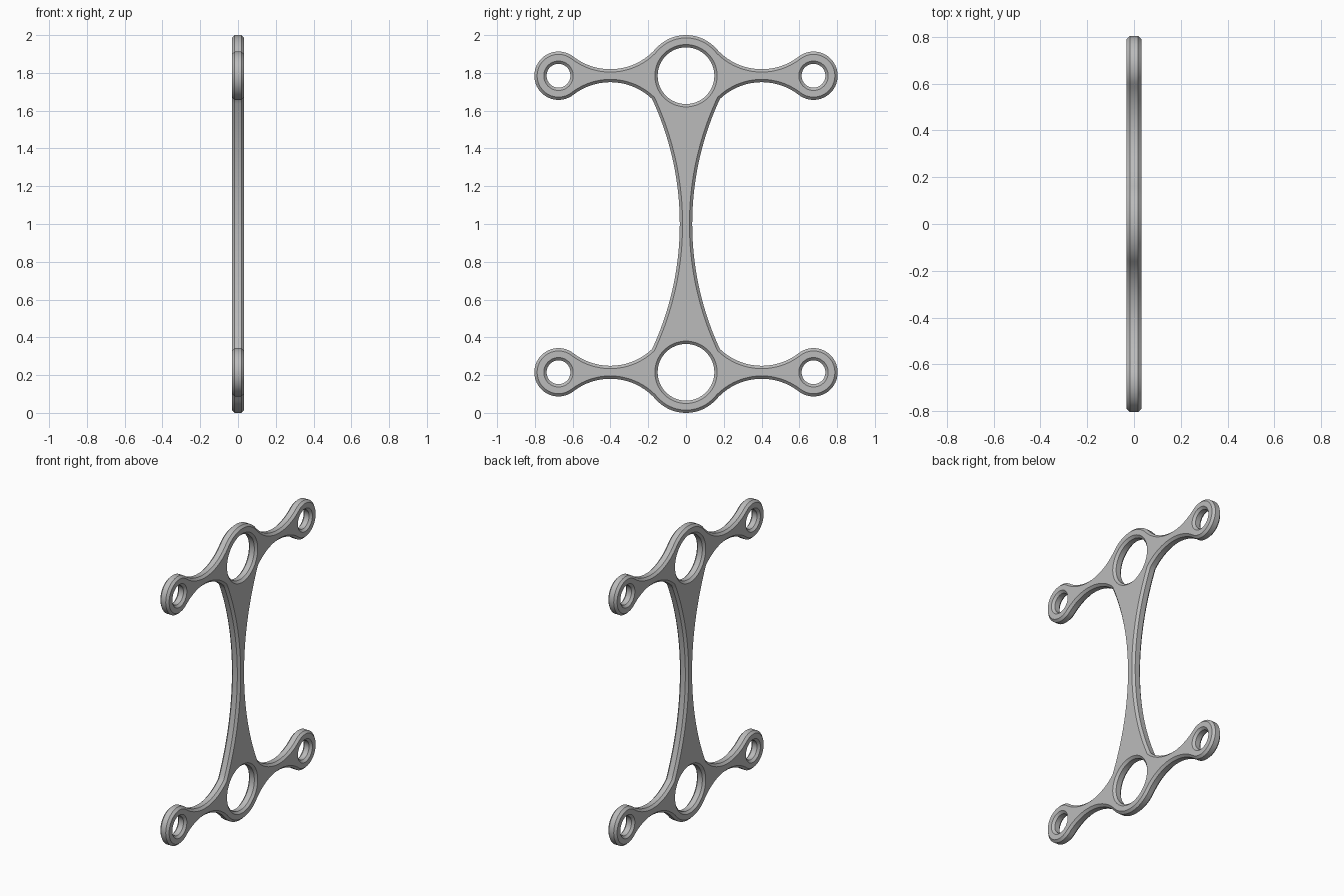
import bpy
import bmesh
import math
from mathutils import Vector
from mathutils.geometry import intersect_sphere_sphere_2d as cross_circles

if "Cube" in bpy.data.objects:
    bpy.data.objects.remove(bpy.data.objects["Cube"])

# Main dimensions; the plate lies in the YZ plane
HALF_THICK, BEVEL, MID_Z = 0.033, 0.015, 1.0
HUB, HUB_R, HUB_HOLE = Vector((0, 0.785)), 0.215, 0.15
EYE, EYE_R, EYE_HOLE = Vector((0.675, 0.785)), 0.128, 0.063
ARM_R, WAIST, SPINE_R = 0.32, 0.033, 1.569


def arc(centre, radius, start, end, count):
    """Points along the shorter arc, leaving out the end point."""
    a = math.atan2(*(start - centre).yx)
    b = math.atan2(*(end - centre).yx)
    turn = (b - a + math.pi) % math.tau - math.pi
    return [centre + radius * Vector((math.cos(a + turn * i / count), math.sin(a + turn * i / count)))
            for i in range(count)]


def outline(inset):
    """Whole outer contour, shrunk by the inset."""
    hub_r, eye_r = HUB_R - inset, EYE_R - inset
    arm_r, spine_r = ARM_R + inset, SPINE_R + inset
    # Concave arm arcs touch both rings; the spine arc runs to the waist
    upper = max(cross_circles(HUB, HUB_R + ARM_R, EYE, EYE_R + ARM_R), key=lambda p: p.y)
    lower = Vector((upper.x, 2 * HUB.y - upper.y))
    spine = Vector((WAIST + SPINE_R, 0))
    crotch = max(cross_circles(lower, arm_r, spine, spine_r), key=lambda p: p.y)
    hub_touch = HUB + (upper - HUB).normalized() * hub_r
    eye_top = EYE + (upper - EYE).normalized() * eye_r
    eye_low = EYE + (lower - EYE).normalized() * eye_r
    tip = EYE + Vector((eye_r, 0))
    waist = Vector((WAIST - inset, 0))
    quarter = (arc(HUB, hub_r, HUB + Vector((0, hub_r)), hub_touch, 14)
               + arc(upper, arm_r, hub_touch, eye_top, 24)
               + arc(EYE, eye_r, eye_top, tip, 20)
               + arc(EYE, eye_r, tip, eye_low, 20)
               + arc(lower, arm_r, eye_low, crotch, 24)
               + arc(spine, spine_r, crotch, waist, 24) + [waist])
    # Mirror to the lower half, then to the other side
    half = quarter + [Vector((p.x, -p.y)) for p in reversed(quarter[:-1])]
    return half + [Vector((-p.x, p.y)) for p in reversed(half[1:-1])]


def hole(centre, radius):
    """Contour maker for a round hole, which widens with the inset."""
    return lambda inset: [centre + (radius + inset) * Vector((math.cos(math.tau * i / 64), math.sin(math.tau * i / 64)))
                          for i in range(64)]


contours = [outline]
for up in (1, -1):
    contours.append(hole(HUB * up, HUB_HOLE))
    for side in (1, -1):
        contours.append(hole(Vector((EYE.x * side, EYE.y * up)), EYE_HOLE))

# Bevelled walls along every contour
bm = bmesh.new()
levels = [(-HALF_THICK, BEVEL), (BEVEL - HALF_THICK, 0), (HALF_THICK - BEVEL, 0), (HALF_THICK, BEVEL)]
rims = [[], []]
for contour in contours:
    rings = [[bm.verts.new((x, p.x, p.y + MID_Z)) for p in contour(inset)] for x, inset in levels]
    for ring, following in zip(rings, rings[1:]):
        for i in range(len(ring)):
            bm.faces.new((ring[i - 1], ring[i], following[i], following[i - 1]))
    for rim, ring in zip(rims, (rings[0], rings[-1])):
        rim += [bm.edges.get((ring[i - 1], ring[i])) for i in range(len(ring))]

# Flat faces on both sides, with the holes left open
for rim, direction in zip(rims, (-1, 1)):
    bmesh.ops.triangle_fill(bm, edges=rim, use_beauty=True, normal=(direction, 0, 0))
bmesh.ops.recalc_face_normals(bm, faces=bm.faces[:])

mesh = bpy.data.meshes.new("linked_ring_plate")
bm.to_mesh(mesh)
bm.free()
plate = bpy.data.objects.new("linked_ring_plate", mesh)
bpy.context.collection.objects.link(plate)

# Plain grey finish
grey = bpy.data.materials.new("plain grey")
grey.use_nodes = True
colour = (0.5, 0.5, 0.5, 1)
grey.diffuse_color = colour
grey.node_tree.nodes["Principled BSDF"].inputs["Base Color"].default_value = colour
mesh.materials.append(grey)

# Smooth curved walls with crisp bevel edges
bpy.ops.object.select_all(action="DESELECT")
plate.select_set(True)
bpy.context.view_layer.objects.active = plate
bpy.ops.object.shade_smooth_by_angle(angle=math.radians(30))
